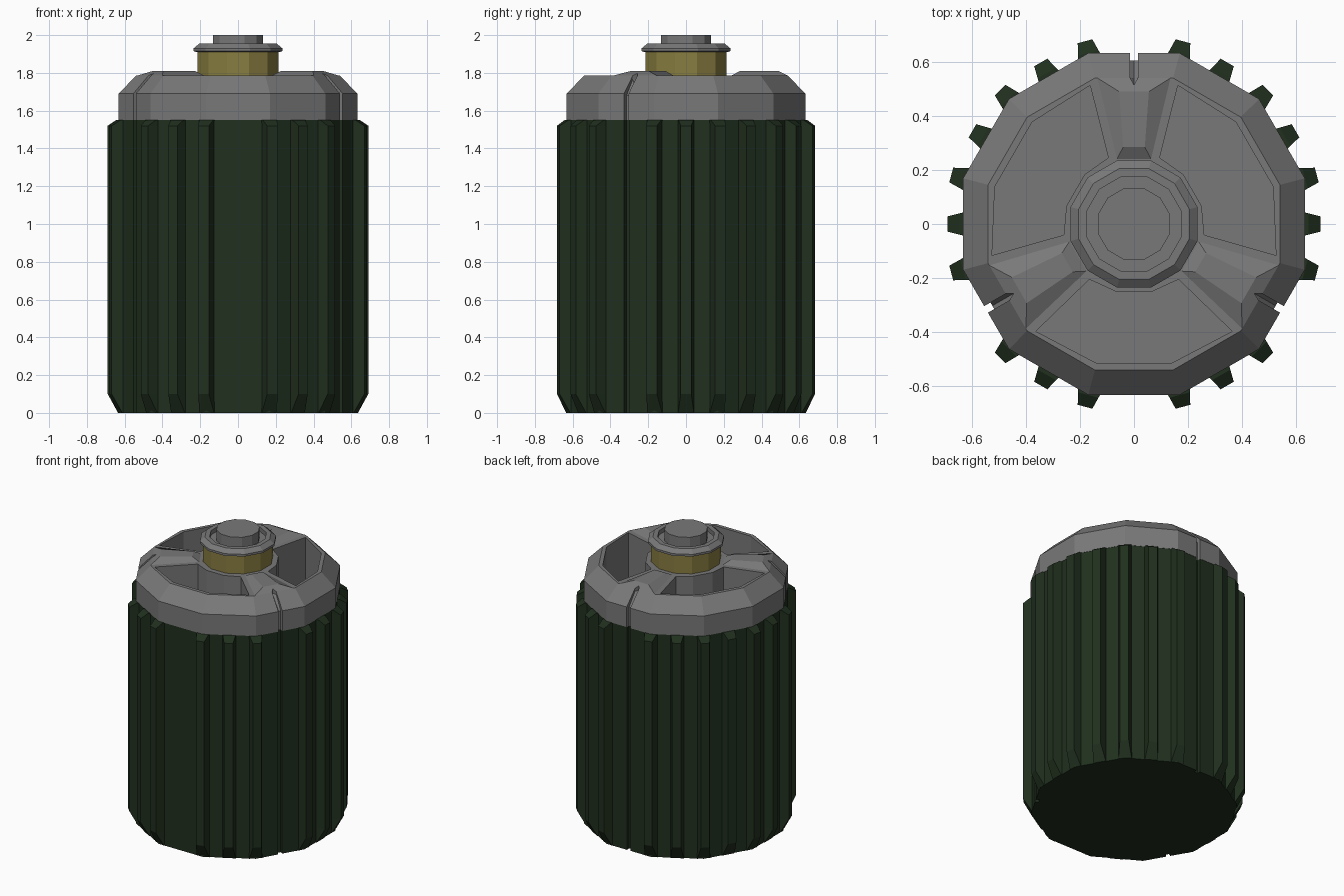
import bpy, bmesh
from math import cos, sin, pi, radians
from mathutils import Matrix, Vector

if "Cube" in bpy.data.objects:
    bpy.data.objects.remove(bpy.data.objects["Cube"])


def material(name, rgb):
    m = bpy.data.materials.new(name)
    m.diffuse_color = (*rgb, 1)
    m.use_nodes = True
    m.node_tree.nodes["Principled BSDF"].inputs["Base Color"].default_value = m.diffuse_color
    return m


green = material("dark_green", (0.0145, 0.029, 0.013))
brass = material("brass", (0.25, 0.205, 0.052))
grey = material("dark_grey", (0.19, 0.19, 0.19))


def loft(bm, rings, angle=0):
    """Skin equal-length rings, cap both ends, turn about z by angle degrees."""
    rot = Matrix.Rotation(radians(angle), 3, 'Z')
    vs = [[bm.verts.new(rot @ Vector(p)) for p in ring] for ring in rings]
    n = len(vs[0])
    for a, b in zip(vs, vs[1:]):
        for i in range(n):
            j = (i + 1) % n
            bm.faces.new((a[i], a[j], b[j], b[i]))
    bm.faces.new(vs[0][::-1])
    bm.faces.new(vs[-1])


def finish(name, bm, mat=grey):
    bmesh.ops.recalc_face_normals(bm, faces=bm.faces)
    me = bpy.data.meshes.new(name)
    bm.to_mesh(me)
    bm.free()
    ob = bpy.data.objects.new(name, me)
    bpy.context.collection.objects.link(ob)
    me.materials.append(mat)
    return ob


def turned(name, profile, mat=grey):
    """Twelve-sided turned part; profile is (distance to flat, z)."""
    bm = bmesh.new()
    loft(bm, [[(a / cos(pi / 12) * cos(pi / 12 + k * pi / 6),
                a / cos(pi / 12) * sin(pi / 12 + k * pi / 6), z) for k in range(12)]
              for a, z in profile])
    return finish(name, bm, mat)


def cut(ob, cutter):
    mod = ob.modifiers.new(cutter.name, 'BOOLEAN')
    mod.operation = 'DIFFERENCE'
    mod.solver = 'EXACT'
    mod.object = cutter
    cutter.hide_render = True
    cutter.display_type = 'WIRE'


# Body shell with a bore for the cap
body = turned("body", [(0.63, 0), (0.63, 1.55), (0.57, 1.55), (0.57, 1.30)], green)

# Grip ribs, left out at the three grooves and on the plain front
bm = bmesh.new()
for deg in range(0, 360, 15):
    if deg in (90, 210, 270, 330):
        continue
    d = 0.01 if deg % 30 else 0        # ribs on the corners stand further out
    rings = []
    for r, z in ((0.635, 0), (0.69, 0.10), (0.69, 1.52), (0.645, 1.55)):
        w, wi, ri = 0.028 + (0.69 - r) * 0.25, 0.05, 0.60
        rings.append([(ri, -wi, z), (r + d, -w, z), (r + d, w, z), (ri, wi, z)])
    loft(bm, rings, deg)
finish("grip_ribs", bm, green)

# Cap
cap = turned("cap", [(0.56, 1.31), (0.56, 1.55), (0.632, 1.55), (0.632, 1.69), (0.54, 1.785)])

# Raised spokes on the cap
bm = bmesh.new()
base = ((-0.135, 0.54), (0.135, 0.54), (0.063, 0.24), (-0.063, 0.24))
top = ((-0.055, 0.49), (0.055, 0.49), (0.04, 0.285), (-0.04, 0.285))
for deg in (0, 120, 240):
    loft(bm, [[(x, y, z) for x, y in pts]
              for pts, z in ((base, 1.72), (base, 1.785), (top, 1.81))], deg)
spokes = finish("cap_spokes", bm)

# Cutter: deep pockets between the spokes
bm = bmesh.new()
half = [(0.138, -0.515), (0.363, -0.397), (0.165, -0.205), (0.067, -0.25)]
outline = half + [(-x, y) for x, y in reversed(half)]
for deg in (0, 120, 240):
    loft(bm, [[(x, y, z) for x, y in outline] for z in (1.34, 1.9)], deg)
pockets = finish("pocket_cutter", bm)

# Cutter: thin grooves up the body and over the cap edge, ending in a point
bm = bmesh.new()
for deg in (0, 120, 240):
    rings = []
    for x, tip in ((-0.014, 0.54), (0, 0.515), (0.014, 0.54)):
        path = ((0.605, -0.1), (0.605, 1.68), (tip, 1.765), (tip, 1.9), (0.8, 1.9), (0.8, -0.1))
        rings.append([(x, y, z) for y, z in path])
    loft(bm, rings, deg)
grooves = finish("groove_cutter", bm)

cut(cap, pockets)
for ob in (cap, spokes, body):
    cut(ob, grooves)

# Valve: brass neck, flange with a recess, and plug
turned("valve_neck", [(0.215, 1.77), (0.215, 1.92)], brass)
turned("valve_flange", [(0.20, 1.905), (0.235, 1.915), (0.235, 1.93), (0.205, 1.955),
                        (0.175, 1.955), (0.175, 1.925)])
turned("valve_plug", [(0.133, 1.91), (0.133, 2.0)])
